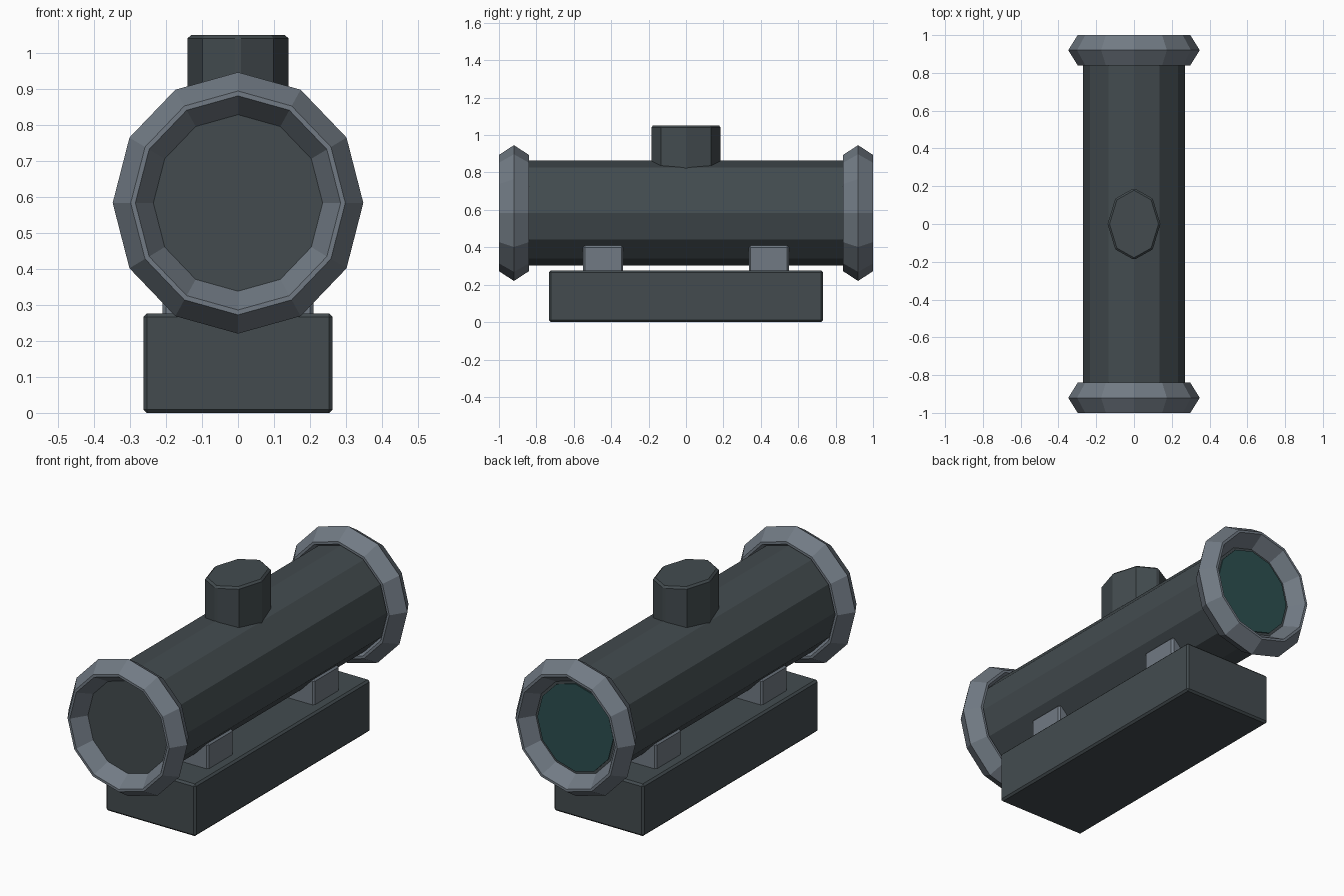
import bpy, bmesh
from math import cos, sin, tau
from mathutils import Matrix

cube = bpy.data.objects.get("Cube")
if cube:
    bpy.data.objects.remove(cube, do_unlink=True)

AXIS_Z = 0.583      # height of the barrel axis
STRETCH = 1.043     # barrel is slightly taller than wide


def material(name, rgb):
    m = bpy.data.materials.new(name)
    m.use_nodes = True
    m.diffuse_color = (*rgb, 1)
    bsdf = next(n for n in m.node_tree.nodes if n.type == 'BSDF_PRINCIPLED')
    bsdf.inputs["Base Color"].default_value = (*rgb, 1)
    bsdf.inputs["Roughness"].default_value = 0.6
    return m


BODY = material("dark slate", (0.056, 0.071, 0.078))
TRIM = material("steel grey", (0.165, 0.195, 0.23))
GLASS = material("deep teal", (0.025, 0.078, 0.08))


def finish(name, bm, mat, bevel=0):
    bmesh.ops.recalc_face_normals(bm, faces=bm.faces)
    mesh = bpy.data.meshes.new(name)
    bm.to_mesh(mesh)
    bm.free()
    mesh.materials.append(mat)
    ob = bpy.data.objects.new(name, mesh)
    bpy.context.collection.objects.link(ob)
    if bevel:
        mod = ob.modifiers.new("edge_bevel", 'BEVEL')
        mod.width = bevel
        mod.segments = 1
        mod.limit_method = 'ANGLE'
        mod.angle_limit = 0.9
    return ob


def lathe(name, profile, mat, closed=False, sides=12):
    """Spin (radius, y) points round the barrel axis."""
    bm = bmesh.new()
    loops = [[bm.verts.new((r * cos(tau * i / sides), y,
                            AXIS_Z + STRETCH * r * sin(tau * i / sides)))
              for i in range(sides)] for r, y in profile]
    pairs = list(zip(loops, loops[1:]))
    if closed:
        pairs.append((loops[-1], loops[0]))
    else:
        bm.faces.new(loops[0])
        bm.faces.new(loops[-1])
    for a, b in pairs:
        for i in range(sides):
            j = (i + 1) % sides
            bm.faces.new((a[i], a[j], b[j], b[i]))
    return finish(name, bm, mat)


def box(name, size, centre, mat, bevel):
    bm = bmesh.new()
    bmesh.ops.create_cube(bm, size=1, matrix=Matrix.Translation(centre)
                          @ Matrix.Diagonal((*size, 1)))
    return finish(name, bm, mat, bevel)


# Barrel with flat end caps
lathe("barrel", [(0.27, -0.92), (0.27, 0.92)], BODY)

# Faceted end rings and mounting blocks, front and rear
for side, label in ((-1, "front"), (1, "rear")):
    lathe(label + "_ring",
          [(r, side * y) for r, y in ((0.348, 0.92), (0.298, 1.0), (0.285, 1.0),
                                      (0.235, 0.92), (0.285, 0.84), (0.298, 0.84))],
          TRIM, closed=True)
    box(label + "_mount", (0.42, 0.215, 0.16), (0, side * 0.443, 0.33), TRIM, 0.01)

# Rear glass
lathe("rear_lens", [(0.222, 0.919), (0.222, 0.926)], GLASS)

# Base block
box("base", (0.526, 1.466, 0.276), (0, 0, 0.138), BODY, 0.01)

# Oval eight-sided adjustment knob
bm = bmesh.new()
bmesh.ops.create_cone(bm, cap_ends=True, segments=8, radius1=1, radius2=1, depth=1,
                      matrix=Matrix.Translation((0, 0, 0.9))
                      @ Matrix.Diagonal((0.14, 0.19, 0.3, 1)))
finish("knob", bm, BODY, 0.01)
